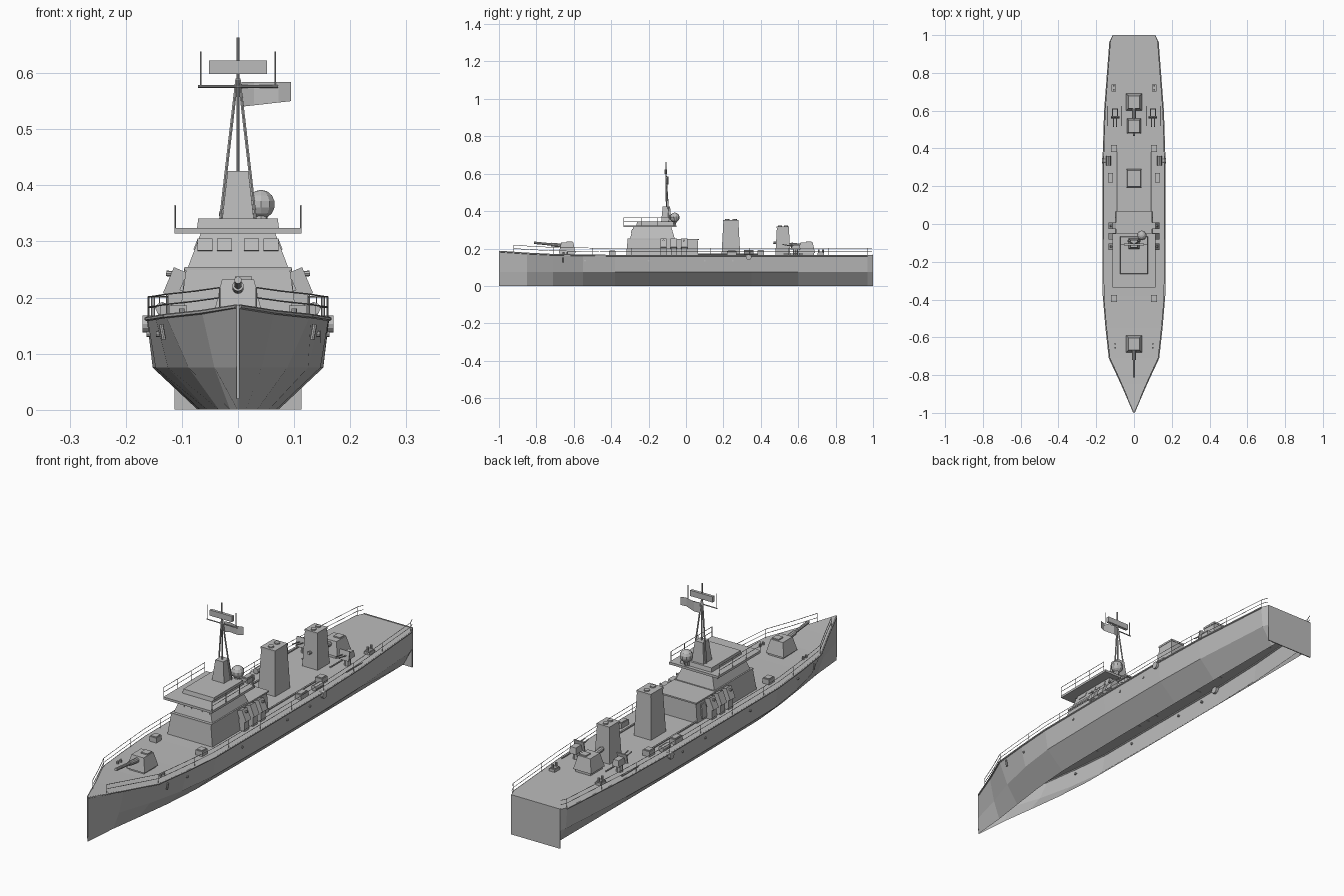
import bpy, bmesh, math
from mathutils import Vector, Matrix, Euler

if "Cube" in bpy.data.objects:
    bpy.data.objects.remove(bpy.data.objects["Cube"])

grey = bpy.data.materials.new("naval grey")
grey.diffuse_color = (0.5, 0.5, 0.5, 1)
grey.use_nodes = True
grey.node_tree.nodes["Principled BSDF"].inputs["Base Color"].default_value = grey.diffuse_color


def finish(name, bm):
    me = bpy.data.meshes.new(name)
    bm.to_mesh(me)
    bm.free()
    me.materials.append(grey)
    ob = bpy.data.objects.new(name, me)
    bpy.context.scene.collection.objects.link(ob)
    return ob


def box(name, loc, size, top=(1, 1), rot=(0, 0, 0)):
    """Box centred on loc; top face scaled by top."""
    bm = bmesh.new()
    bmesh.ops.create_cube(bm, size=1)
    for v in bm.verts:
        if v.co.z > 0:
            v.co.x *= top[0]
            v.co.y *= top[1]
        v.co = Vector(a * b for a, b in zip(v.co, size))
    bm.transform(Matrix.Translation(loc) @ Euler(rot).to_matrix().to_4x4())
    return finish(name, bm)


def slab(name, x, y0, y1, z0, z1, top=(1, 1)):
    return box(name, (0, (y0 + y1) / 2, (z0 + z1) / 2), (2 * x, y1 - y0, z1 - z0), top)


def rods(name, segments, r, sides=6):
    """Straight round bars between pairs of points, as one object."""
    bm = bmesh.new()
    for a, b in segments:
        a, b = Vector(a), Vector(b)
        d = b - a
        m = Matrix.Translation((a + b) / 2) @ d.to_track_quat('Z', 'Y').to_matrix().to_4x4()
        bmesh.ops.create_cone(bm, cap_ends=True, segments=sides, radius1=r, radius2=r,
                              depth=d.length, matrix=m)
    return finish(name, bm)


def chain(pts):
    return list(zip(pts[:-1], pts[1:]))


# Hull: y, deck half width, chine half width, bottom half width, deck height
stations = [(-1, .002, .002, .001, .187), (-.85, .065, .042, .014, .177),
            (-.71, .13, .088, .034, .170), (-.55, .148, .125, .055, .167),
            (-.38, .162, .147, .068, .165), (0, .163, .152, .072, .165),
            (.35, .163, .152, .072, .165), (.6, .155, .145, .072, .165),
            (.97, .127, .12, .071, .165), (1, .113, .11, .07, .165)]
bm = bmesh.new()
rings = []
for y, wd, wc, wb, zd in stations:
    half = [(wb, 0), (wc, .075), (wd, zd)]
    ring = [(-w, z) for w, z in half] + [(w, z) for w, z in reversed(half)]
    rings.append([bm.verts.new((x, y, z)) for x, z in ring])
for a, b in zip(rings[:-1], rings[1:]):
    for j in range(5):
        bm.faces.new((a[j], a[j + 1], b[j + 1], b[j]))
finish("hull", bm)
slab("transom", .113, .996, 1.0, 0, .167)
slab("stem_bar", .003, -1.0, -.994, .02, .187)


def edge(y, inset=0):
    """Deck edge half width and height at y."""
    for a, b in zip(stations[:-1], stations[1:]):
        if y <= b[0]:
            t = (y - a[0]) / (b[0] - a[0])
            return a[1] + t * (b[1] - a[1]) - inset, a[4] + t * (b[4] - a[4])


# Gunwale strips and deck railings
for s, side in ((-1, "port"), (1, "starboard")):
    line = [(s * st[1], st[0] + (.004 if st[0] < -.9 else 0), st[4] - .003) for st in stations[:-1]]
    rods(side + "_gunwale", chain(line), .004)
    ys = [-.92 + 1.89 * i / 18 for i in range(19)]
    foot = [(s * edge(y, .003)[0], y, edge(y)[1]) for y in ys]
    foot.append((s * .113, .995, .165))
    up = lambda h: [(x, y, z + h) for x, y, z in foot]
    bars = chain(up(.036)) + chain(up(.018)) + [(p, q) for p, q in zip(foot, up(.036))][::2]
    rods(side + "_railing", bars, .0013, 4)

# Bridge block, aft house and roof
slab("bridge_lower", .105, -.32, -.05, .163, .25, (.88, .94))
slab("bridge_ledge", .095, -.312, -.058, .248, .254)
slab("bridge_upper", .09, -.30, -.06, .252, .314, (.74, .85))
slab("bridge_roof", .113, -.335, -.05, .314, .324)
slab("roof_slab", .073, -.265, -.065, .324, .341, (.97, .97))
slab("aft_house", .097, -.06, .065, .163, .25, (.93, .96))
slab("aft_house_roof", .096, -.06, .07, .246, .252)
for x in (-.059, -.024, .024, .059):
    box("front_window", (x, -.289, .294), (.027, .005, .022), rot=(-.28, 0, 0))
for s in (-1, 1):
    for y in (-.24, -.18, -.12):
        box("side_window", (s * .0735, y, .294), (.005, .042, .02), rot=(0, -s * .37, 0))
    box("house_door", (s * .0965, .02, .203), (.005, .03, .06), rot=(0, -s * .08, 0))
    ends = [(s * .112, y, .322) for y in (-.333, -.24, -.15, -.06)]
    tops = [(x, y, .364) for x, y, z in ends]
    mids = [(x, y, .344) for x, y, z in ends]
    rods("bridge_railing", chain(tops) + chain(mids) + list(zip(ends, tops)), .0014, 4)

# Mast: pedestal, tripod, yard, aerials, radar and flag
box("mast_pedestal", (0, -.105, .383), (.056, .056, .085), (.66, .7))
rods("mast_pole", [((0, -.105, .42), (0, -.107, .663))], .003, 8)
rods("mast_legs", [((s * .031, -.09, .34), (s * .002, -.106, .59)) for s in (-1, 1)], .003)
rods("yard", [((-.071, -.107, .576), (.071, -.107, .576))], .0025)
rods("yard_aerials", [((s * .066, -.107, .574), (s * .066, -.107, .638)) for s in (-1, 1)], .0015)
box("radar_antenna", (0, -.108, .61), (.104, .012, .024))
bm = bmesh.new()
cols = []
for i in range(5):
    x, y = .006 + .0222 * i, -.1 + .006 * math.sin(i * 1.6)
    cols.append([bm.verts.new((x, y, z)) for z in (.540 + .0025 * i, .584)])
for a, b in zip(cols[:-1], cols[1:]):
    bm.faces.new((a[0], b[0], b[1], a[1]))
finish("flag", bm)
bm = bmesh.new()
bmesh.ops.create_uvsphere(bm, u_segments=10, v_segments=7, radius=.026,
                          matrix=Matrix.Translation((.041, -.06, .366)))
finish("radome", bm)
rods("radome_stand", [((.041, -.07, .32), (.041, -.062, .345))], .012, 8)

# Funnels with a cap and two exhausts
for name, y, w, d, h in (("fore_funnel", .24, .04, .1, .185), ("aft_funnel", .518, .036, .08, .15)):
    z = .164 + h
    box(name, (0, y, .164 + h / 2), (2 * w, d, h), (.8, .8))
    box(name + "_cap", (0, y, z), (w * 1.68, d * .84, .008))
    rods(name + "_exhausts", [((0, y + k * d * .2, z), (0, y + k * d * .2, z + .009))
                              for k in (-1, 1)], w * .3, 8)

# Main guns, both pointing forward
for name, y in (("fore", -.635), ("aft", .645)):
    box(name + "_turret_base", (0, y, .17), (.07, .08, .014))
    box(name + "_turret", (0, y, .204), (.084, .09, .056), (.68, .72))
    box(name + "_turret_hatch", (.01, y + .012, .234), (.03, .03, .006))
    rods(name + "_gun_sleeve", [((0, y - .03, .216), (0, y - .085, .221))], .01, 10)
    rods(name + "_gun_barrel", [((0, y - .03, .216), (0, y - .178, .231))], .0065, 10)

for s in (-1, 1):
    # Light twin guns abreast the aft funnel
    rods("light_gun_pedestal", [((s * .1, .585, .163), (s * .1, .585, .2))], .014, 8)
    box("light_gun_body", (s * .1, .59, .207), (.032, .045, .026), (.8, .8))
    box("light_gun_shield", (s * .1, .565, .213), (.046, .005, .04), rot=(-.2, 0, 0))
    rods("light_gun_barrels", [((s * .1 + k * .008, .57, .212), (s * .1 + k * .008, .515, .222))
                               for k in (-1, 1)], .0025)
    rods("deck_tracks", [((s * x, .52, .17), (s * x, .625, .17)) for x in (.065, .14)], .003)
    # Outboard mounts beside the bridge
    for y in (-.12, -.065, -.01):
        box("side_mount_base", (s * .112, y, .188), (.026, .03, .05))
        box("side_mount_body", (s * .112, y, .226), (.026, .034, .05), rot=(0, -s * .4, 0))
    rods("side_mount_tubes", [((s * .085, y, .24), (s * .128, y, .243)) for y in (-.12, -.01)], .005, 8)
    # Deck lockers, pipes and bollards
    for x, y, w, d, h in ((.107, -.395, .032, .036, .022), (.107, .40, .032, .036, .024),
                          (.125, .245, .026, .05, .022), (.107, .72, .026, .036, .012)):
        box("deck_locker", (s * x, y, .164 + h / 2), (w, d, h))
        box("locker_lid", (s * x, y, .165 + h), (w * .8, d * .8, .004))
    rods("deck_pipe", [((s * .091, .06, .17), (s * .091, .4, .17))], .004)
    rods("mooring_bollards", [((s * .107, y, .164), (s * .107, y, .194)) for y in (.71, .732)]
         + [((s * .1, y, .164), (s * .1, y, .18)) for y in (-.635, -.655)], .005, 8)
    rods("deck_drum", [((s * .135, .31, .18), (s * .135, .36, .18))], .012, 8)
    # Hull fittings: discharge ring, hawse pipe and portholes
    rods("hull_ring", [((s * .15, .335, .153), (s * .17, .335, .153))], .015, 12)
    rods("hawse_pipe", [((s * .132, -.66, .125), (s * .137, -.66, .152))], .004, 8)
    rods("portholes", [((s * (x - .008), y, .135), (s * (x + .004), y, .135))
                       for x, y in ((.142, -.54), (.159, -.2), (.159, .1), (.159, .25))], .005, 8)
